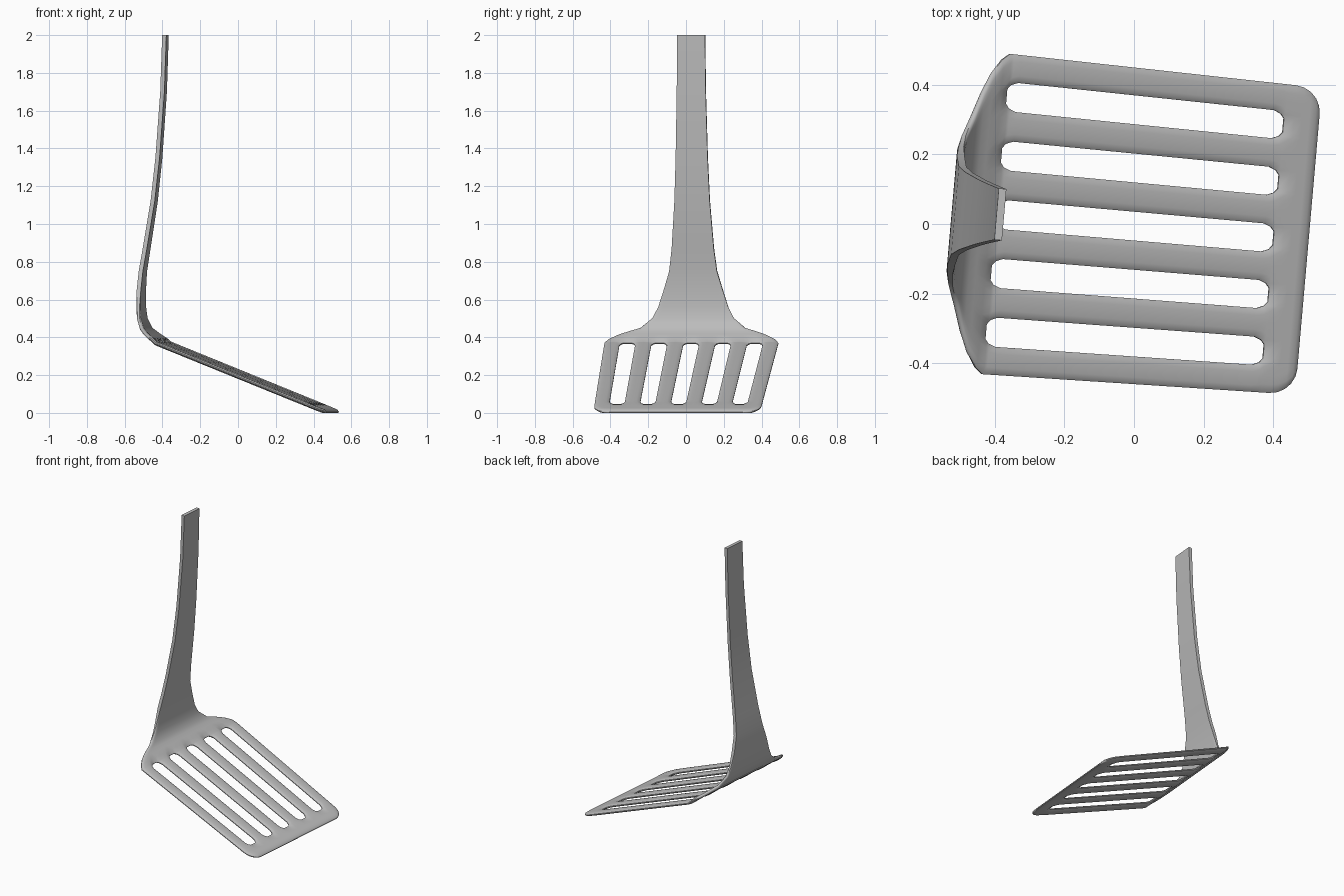
import bpy
import bmesh
from math import radians, sin, cos, pi

default = bpy.data.objects.get("Cube")
if default:
    bpy.data.objects.remove(default, do_unlink=True)

THICKNESS = 0.022
SLOTS = 5
SLOT_PITCH = 0.367      # fraction of the half width
SLOT_HALF = 0.091
SLOT_START, SLOT_END = -0.398, 0.402
TIP, CORNER = 0.503, 0.075


def blade_height(u):
    return 0.405 * (TIP - u) + 0.003


def blade_half(u):
    """Half width of the blade, tapering to the tip with round corners."""
    half = 0.462 - 0.022 * (u - SLOT_START)
    into = max(0.0, u - (TIP - CORNER))
    return half - CORNER + (CORNER ** 2 - min(into, CORNER) ** 2) ** 0.5


# Rows run down the handle and out along the blade:
# (along, height, half width, slot narrowing, rim thickness, in slots)
NARROW = 0.5
handle = [
    (-0.385, 2, 0.074), (-0.395, 1.7, 0.077), (-0.42, 1.35, 0.085),
    (-0.445, 1.12, 0.094), (-0.485, 0.87, 0.112), (-0.505, 0.75, 0.127),
    (-0.513, 0.65, 0.157), (-0.514, 0.56, 0.186), (-0.508, 0.5, 0.217),
    (-0.488, 0.447, 0.28), (-0.467, 0.425, 0.35), (-0.447, 0.408, 0.4),
    (-0.42, 0.388, 0.443),
]
rows = []
for u, z, half in handle:
    rim = min(1.0, max(0.25, (z - 0.4) / 0.25))
    rows.append((u, z, half, NARROW, rim, False))

# Rows through the slots, bunched at their rounded ends
ends = [(0, NARROW), (0.01, 0.8), (0.03, 1)]
slot_rows = [(SLOT_START + d, f) for d, f in ends]
slot_rows += [(-0.2, 1), (0, 1), (0.2, 1)]
slot_rows += [(SLOT_END - d, f) for d, f in reversed(ends)]
for u, factor in slot_rows:
    rows.append((u, blade_height(u), blade_half(u), factor, 0.25, True))

# Rows round the tip corners
for i in range(6):
    u = TIP - CORNER + CORNER * sin(i / 5 * pi / 2)
    rows.append((u, blade_height(u), blade_half(u), NARROW, 0.25, False))

# Each slat has a thin rim and a fuller middle
slat_profile = [(0, 0), (0.1, 0.65), (0.25, 0.92), (0.5, 1),
                (0.75, 0.92), (0.9, 0.65), (1, 0)]


def columns(factor):
    """Cross positions and fullness for one row."""
    edges = [-1]
    for k in range(SLOTS):
        centre = (k - (SLOTS - 1) / 2) * SLOT_PITCH
        edges += [centre - SLOT_HALF * factor, centre + SLOT_HALF * factor]
    edges.append(1)
    return [(a + (b - a) * f, full) for a, b in zip(edges[::2], edges[1::2])
            for f, full in slat_profile]


# Flat sheet of the whole tool, with a thickness weight per vertex
bm = bmesh.new()
grid, weights = [], []
last = len(rows) - 1
for i, (u, z, half, factor, rim, slotted) in enumerate(rows):
    cols = columns(factor)
    line = []
    for j, (t, full) in enumerate(cols):
        at_side = j < 3 or j > len(cols) - 4
        weight = rim + (1 - rim) * full if (slotted or at_side) else 1.0
        if i == last:
            weight = rim
        elif i == last - 1:
            weight = min(weight, 0.5)
        line.append(bm.verts.new((u, t * half, z)))
        weights.append(weight)
    grid.append(line)

per_slat = len(slat_profile)
for i in range(last):
    for j in range(len(grid[i]) - 1):
        is_gap = (j + 1) % per_slat == 0
        if is_gap and rows[i][5] and rows[i + 1][5]:
            continue
        bm.faces.new((grid[i][j], grid[i + 1][j],
                      grid[i + 1][j + 1], grid[i][j + 1]))

mesh = bpy.data.meshes.new("slotted_turner")
bm.to_mesh(mesh)
bm.free()
turner = bpy.data.objects.new("slotted_turner", mesh)
bpy.context.collection.objects.link(turner)
group = turner.vertex_groups.new(name="thickness")
for index, weight in enumerate(weights):
    group.add([index], weight, 'REPLACE')

# Give the sheet its body
solid = turner.modifiers.new("body", 'SOLIDIFY')
solid.thickness = THICKNESS
solid.offset = 0
solid.vertex_group = group.name
bpy.ops.object.select_all(action='DESELECT')
turner.select_set(True)
bpy.context.view_layer.objects.active = turner
bpy.ops.object.modifier_apply(modifier=solid.name)
bpy.ops.object.shade_smooth_by_angle(angle=radians(40))

# The tool stands slightly turned
turn = radians(5)
turner.rotation_euler.z = -turn
turner.location = (-0.006 * sin(turn), -0.006 * cos(turn), 0)

# Brushed grey metal
metal = bpy.data.materials.new("grey_metal")
metal.use_nodes = True
colour = (0.5, 0.5, 0.5, 1)
metal.diffuse_color = colour
metal.node_tree.nodes["Principled BSDF"].inputs["Base Color"].default_value = colour
turner.data.materials.append(metal)
